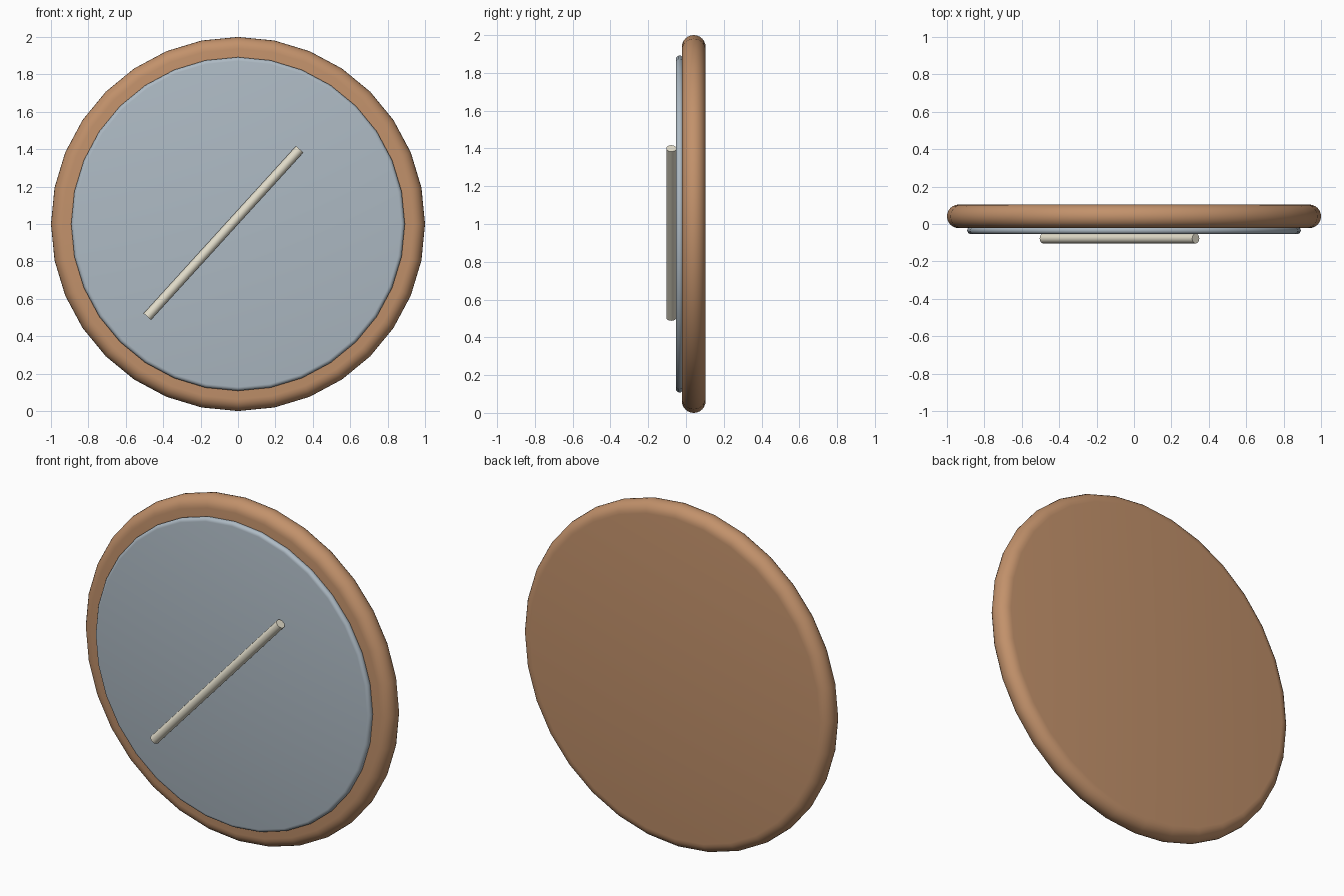
import bpy, bmesh
from math import sin, cos, pi, radians
from mathutils import Vector

if "Cube" in bpy.data.objects:
    bpy.data.objects.remove(bpy.data.objects["Cube"])

SIDES = 32
CENTRE_Z = 1.0


def material(name, rgb):
    m = bpy.data.materials.new(name)
    m.diffuse_color = (*rgb, 1)
    m.use_nodes = True
    m.node_tree.nodes["Principled BSDF"].inputs["Base Color"].default_value = m.diffuse_color
    return m


def smooth(obj):
    bpy.ops.object.select_all(action='DESELECT')
    obj.select_set(True)
    bpy.context.view_layer.objects.active = obj
    bpy.ops.object.shade_smooth_by_angle(angle=radians(35))


def rounded_disc(name, radius, y0, y1, bevel, steps, mat):
    """Disc facing -y with both rims rounded."""
    profile = [(radius - bevel + bevel * sin(a), y0 + bevel - bevel * cos(a))
               for a in (pi / 2 * i / steps for i in range(steps + 1))]
    mirrored = [(r, y0 + y1 - y) for r, y in reversed(profile)]
    if abs(mirrored[0][1] - profile[-1][1]) < 1e-4:
        mirrored = mirrored[1:]
    profile += mirrored
    bm = bmesh.new()
    rings = [[bm.verts.new((r * cos(2 * pi * k / SIDES), y,
                            CENTRE_Z + r * sin(2 * pi * k / SIDES)))
              for k in range(SIDES)] for r, y in profile]
    for a, b in zip(rings, rings[1:]):
        for k in range(SIDES):
            n = (k + 1) % SIDES
            bm.faces.new((a[k], a[n], b[n], b[k]))
    bm.faces.new(rings[0])
    bm.faces.new(rings[-1])
    bmesh.ops.recalc_face_normals(bm, faces=bm.faces)
    mesh = bpy.data.meshes.new(name)
    bm.to_mesh(mesh)
    bm.free()
    obj = bpy.data.objects.new(name, mesh)
    bpy.context.collection.objects.link(obj)
    mesh.materials.append(mat)
    smooth(obj)
    return obj


wood = material("wood", (0.54, 0.285, 0.147))
grey_blue = material("grey_blue", (0.42, 0.49, 0.55))
ivory = material("ivory", (0.77, 0.73, 0.60))

# Wooden backing with a fully rounded rim
rounded_disc("backing", 1.0, -0.022, 0.104, 0.063, 6, wood)

# Thin face plate in front
rounded_disc("face_plate", 0.892, -0.054, -0.014, 0.02, 4, grey_blue)

# Diagonal rod lying on the face plate
start, end = Vector((-0.485, -0.078, 0.505)), Vector((0.33, -0.078, 1.40))
axis = end - start
bpy.ops.mesh.primitive_cylinder_add(vertices=16, radius=0.026, depth=axis.length,
                                    location=(start + end) / 2)
rod = bpy.context.object
rod.name = "rod"
rod.rotation_euler = axis.to_track_quat('Z', 'Y').to_euler()
rod.data.materials.append(ivory)
smooth(rod)
